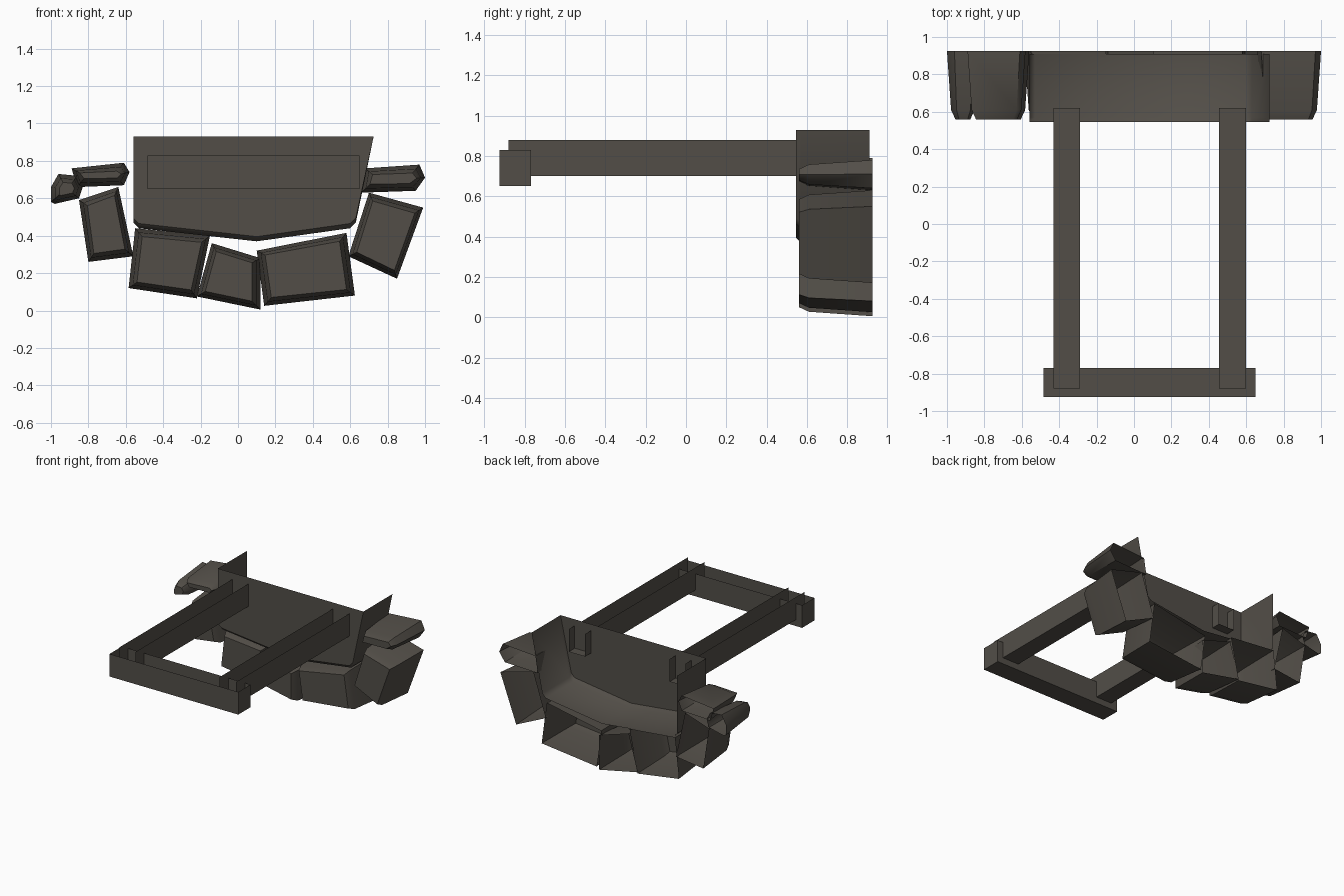
import bpy, bmesh, math
from mathutils import Vector

if "Cube" in bpy.data.objects:
    bpy.data.objects.remove(bpy.data.objects["Cube"])

stone = bpy.data.materials.new("dark grey brown")
stone.diffuse_color = (0.085, 0.076, 0.064, 1)
stone.use_nodes = True
stone.node_tree.nodes["Principled BSDF"].inputs["Base Color"].default_value = stone.diffuse_color


def finish(name, bm, smooth=True):
    me = bpy.data.meshes.new(name)
    bm.to_mesh(me)
    bm.free()
    me.materials.append(stone)
    if smooth:
        me.shade_smooth()
        me.set_sharp_from_angle(angle=math.radians(50))
    ob = bpy.data.objects.new(name, me)
    bpy.context.collection.objects.link(ob)
    return ob


def shell(name, rings, skip=()):
    """Skin (y, xz outline) rings from back to front; open back, capped front.
    Outlines run clockwise as seen from the front."""
    bm = bmesh.new()
    loops = [[bm.verts.new((x, y, z)) for x, z in pts] for y, pts in rings]
    n = len(loops[0])
    for a, b in zip(loops, loops[1:]):
        for i in range(n):
            if i not in skip:
                j = (i + 1) % n
                bm.faces.new((a[i], a[j], b[j], b[i]))
    bm.faces.new(list(reversed(loops[-1])))
    bm.normal_update()
    return finish(name, bm)


def shrink(pts, d):
    """Scale an outline about its middle so that each half extent loses d."""
    xs, zs = [p[0] for p in pts], [p[1] for p in pts]
    cx, cz = (min(xs) + max(xs)) / 2, (min(zs) + max(zs)) / 2
    kx = 1 - d / ((max(xs) - min(xs)) / 2)
    kz = 1 - d / ((max(zs) - min(zs)) / 2)
    return [(cx + (x - cx) * kx, cz + (z - cz) * kz) for x, z in pts]


def trough(name, x0, x1, y0, y1, z0, z1, ends=True):
    """Open-topped hollow beam."""
    bm = bmesh.new()
    lo = [bm.verts.new((x, y, z0)) for x, y in ((x0, y0), (x1, y0), (x1, y1), (x0, y1))]
    hi = [bm.verts.new((v.co.x, v.co.y, z1)) for v in lo]
    bm.faces.new(list(reversed(lo)))
    for i in range(4):
        if ends or i in (1, 3):
            j = (i + 1) % 4
            bm.faces.new((lo[i], lo[j], hi[j], hi[i]))
    return finish(name, bm, False)


# central block, open at the top and back
block = [(-.56, .93), (.725, .93), (.63, .47), (.60, .44), (.1, .37), (-.53, .44), (-.56, .47)]
front = [(x, z + .025 if z < .9 else z) for x, z in block]
shell("hearth_block", [(.91, block), (.57, block), (.545, front)], skip=(0,))

# beam frame
trough("left_beam", -.43, -.29, -.88, .62, .70, .88, ends=False)
trough("right_beam", .455, .60, -.88, .62, .70, .88, ends=False)
trough("cross_beam", -.485, .65, -.925, -.77, .65, .83)

# ring of stones, open at the back
stones = [
    [(-.96, .73), (-.86, .72), (-.83, .66), (-.85, .60), (-.98, .57), (-1, .58), (-1, .66)],
    [(-.89, .76), (-.61, .79), (-.58, .74), (-.61, .67), (-.86, .66)],
    [(-.85, .59), (-.64, .66), (-.56, .29), (-.80, .26)],
    [(-.55, .44), (-.15, .40), (-.22, .065), (-.585, .12)],
    [(-.14, .36), (.12, .28), (.12, .005), (-.22, .075)],
    [(.10, .32), (.58, .415), (.625, .08), (.14, .025)],
    [(.70, .63), (.99, .55), (.85, .17), (.59, .29)],
    [(.68, .76), (.97, .78), (1.0, .71), (.95, .64), (.66, .63)],
]
for i, pts in enumerate(stones):
    shell(f"stone_{i + 1}", [(.925, pts), (.61, shrink(pts, .022)), (.56, shrink(pts, .045))])
